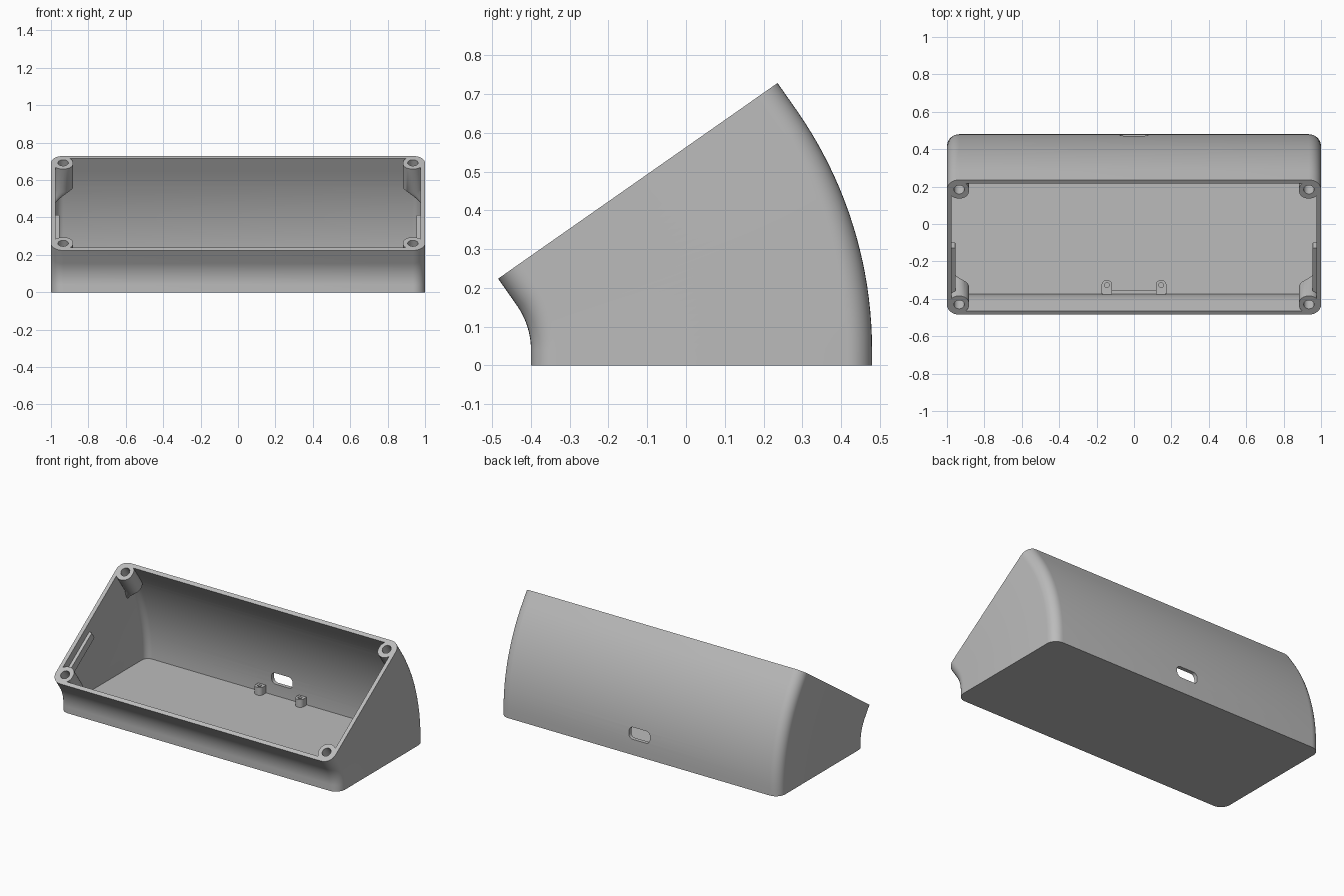
import bpy, bmesh, math

cube = bpy.data.objects.get("Cube")
if cube:
    bpy.data.objects.remove(cube, do_unlink=True)

# Case is a rounded rectangle swept around a pivot, then straight to the rim
PIVOT_Y, PIVOT_Z = -0.60, 0.04
FRONT, BACK = 0.20, 1.08          # sweep radii of the front and back walls
TILT, LIP = math.radians(35), 0.0845
WALL, FLOOR = 0.025, 0.025

grey = bpy.data.materials.new("plain_grey")
grey.use_nodes = True
grey.diffuse_color = (0.5, 0.5, 0.5, 1)
grey.node_tree.nodes["Principled BSDF"].inputs["Base Color"].default_value = (0.5, 0.5, 0.5, 1)


def rounded(x0, x1, s0, s1, r, n=8):
    """Rounded rectangle outline, counter-clockwise."""
    corners = [(x1 - r, s1 - r), (x0 + r, s1 - r), (x0 + r, s0 + r), (x1 - r, s0 + r)]
    pts = []
    for q, (cx, cs) in enumerate(corners):
        for i in range(n + 1):
            a = math.pi / 2 * (q + i / n)
            pts.append((cx + r * math.cos(a), cs + r * math.sin(a)))
    return pts


def circle(x, s, r, n=24):
    return [(x + r * math.cos(2 * math.pi * i / n), s + r * math.sin(2 * math.pi * i / n))
            for i in range(n)]


def place(outline, a, l):
    """Put an outline on the sweep plane at angle a, moved l along its normal."""
    return [(x, PIVOT_Y + s * math.cos(a) - l * math.sin(a),
             PIVOT_Z + s * math.sin(a) + l * math.cos(a)) for x, s in outline]


def loft(name, rings):
    bm = bmesh.new()
    loops = [[bm.verts.new(p) for p in ring] for ring in rings]
    n = len(loops[0])
    for lo, hi in zip(loops, loops[1:]):
        for i in range(n):
            bm.faces.new((lo[i], lo[(i + 1) % n], hi[(i + 1) % n], hi[i]))
    bm.faces.new(loops[0][::-1])
    bm.faces.new(loops[-1])
    bmesh.ops.recalc_face_normals(bm, faces=bm.faces)
    mesh = bpy.data.meshes.new(name)
    bm.to_mesh(mesh)
    bm.free()
    mesh.materials.append(grey)
    ob = bpy.data.objects.new(name, mesh)
    bpy.context.collection.objects.link(ob)
    return ob


def sweep(name, inset, bottom, top, r):
    outline = rounded(-1 + inset, 1 - inset, FRONT + inset, BACK - inset, r)
    rings = [place(outline, 0, bottom - PIVOT_Z)]
    rings += [place(outline, TILT * i / 20, 0) for i in range(21)]
    rings.append(place(outline, TILT, top))
    return loft(name, rings)


def cut(target, cutter):
    bpy.context.view_layer.objects.active = target
    mod = target.modifiers.new("cut", "BOOLEAN")
    mod.operation, mod.solver, mod.object = "DIFFERENCE", "EXACT", cutter
    bpy.ops.object.modifier_apply(modifier=mod.name)
    bpy.data.objects.remove(cutter, do_unlink=True)


case = sweep("case_shell", 0, 0, LIP, 0.065)
cavity = sweep("cavity", WALL, FLOOR, LIP + 0.05, 0.042)

# Corner screw bosses, left standing by notching the cavity
for side in (-1, 1):
    for edge, inward in ((FRONT, 1), (BACK, -1)):
        def boss_ring(depth, width):
            xs = sorted((side * 0.988, side * (1 - width)))
            ss = sorted((edge + inward * 0.012, edge + inward * 0.122))
            r = min(0.05, (xs[1] - xs[0]) * 0.48)
            return place(rounded(*xs, *ss, r), TILT, LIP - depth)
        cut(cavity, loft("boss", [boss_ring(0.22, 0.028), boss_ring(0.19, 0.06),
                                  boss_ring(0.15, 0.118), boss_ring(-0.1, 0.118)]))
cut(case, cavity)

# Blind screw holes in the bosses
for side in (-1, 1):
    for s in (FRONT + 0.066, BACK - 0.064):
        hole = circle(side * 0.935, s, 0.028)
        cut(case, loft("screw_hole", [place(hole, TILT, LIP - 0.12), place(hole, TILT, LIP + 0.05)]))

# Cable port through the back wall
port = rounded(-0.075, 0.075, 0.1, 0.175, 0.028)
cut(case, loft("port", [[(x, y, z) for x, z in port] for y in (0.38, 0.6)]))
parts = [case]

# Circuit board posts against the front and back walls
for label, y0, y1, y_hole in (("front", -0.39, -0.30, -0.327), ("back", 0.40, 0.47, 0.427)):
    for side, x in (("right", -0.145), ("left", 0.145)):
        body = rounded(x - 0.028, x + 0.028, y0 - PIVOT_Y, y1 - PIVOT_Y, 0.026)
        post = loft(f"{label}_{side}_board_post",
                    [place(body, 0, z - PIVOT_Z) for z in (0.015, 0.075)])
        hole = circle(x, y_hole - PIVOT_Y, 0.013, 16)
        cut(post, loft("post_hole", [place(hole, 0, z - PIVOT_Z) for z in (0.035, 0.1)]))
        parts.append(post)

# Board stop between the front posts
stop = rounded(-0.175, 0.175, -0.39 - PIVOT_Y, -0.352 - PIVOT_Y, 0.004, 2)
parts.append(loft("board_stop", [place(stop, 0, z - PIVOT_Z) for z in (0.015, 0.055)]))

# Ribs on the inside of the end walls, parallel to the rim
for label, side in (("right", -1), ("left", 1)):
    xs = sorted((side * 0.985, side * 0.955))
    rib = rounded(*xs, FRONT + 0.10, FRONT + 0.40, 0.006, 3)
    parts.append(loft(f"{label}_end_rib", [place(rib, TILT, LIP - d) for d in (0.1, 0.05)]))

bpy.ops.object.select_all(action="DESELECT")
for ob in parts:
    ob.select_set(True)
bpy.context.view_layer.objects.active = case
bpy.ops.object.shade_smooth_by_angle(angle=math.radians(30))
